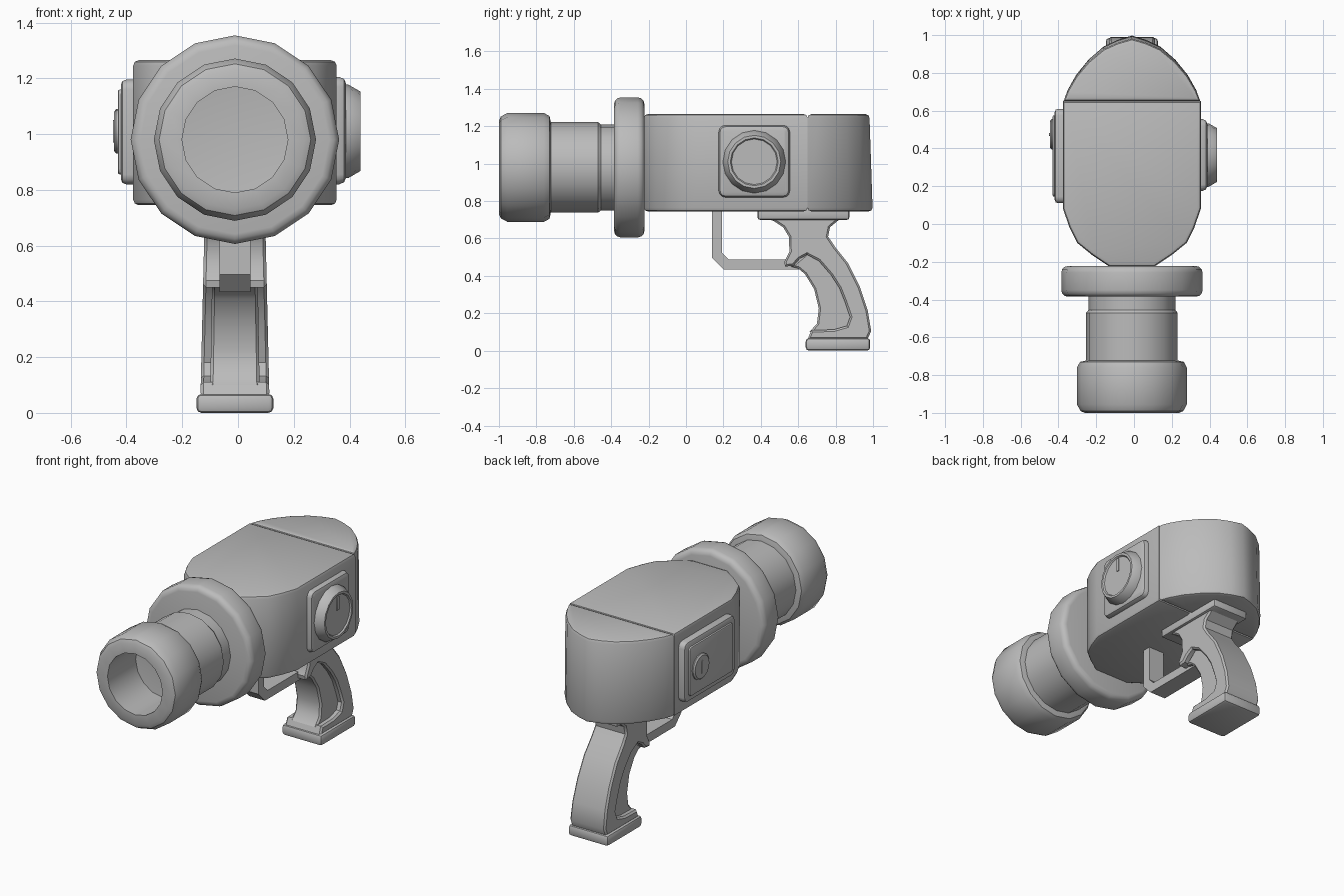
import bpy, bmesh, math
from mathutils import Vector

if "Cube" in bpy.data.objects:
    bpy.data.objects.remove(bpy.data.objects["Cube"])

CX = -0.011   # centre plane of the device
CZ = 0.98     # barrel axis height

grey = bpy.data.materials.new("plain grey")
grey.diffuse_color = (0.5, 0.5, 0.5, 1)
grey.use_nodes = True
grey.node_tree.nodes["Principled BSDF"].inputs["Base Color"].default_value = grey.diffuse_color


def finish(name, bm, edges=(), bevel=0.0, segs=2, angle=35):
    """Bevel the chosen edges, then smooth-shade and link the part."""
    bmesh.ops.recalc_face_normals(bm, faces=bm.faces)
    if bevel:
        bmesh.ops.bevel(bm, geom=list(edges), offset=bevel, segments=segs,
                        profile=0.5, affect='EDGES', clamp_overlap=True)
    bmesh.ops.recalc_face_normals(bm, faces=bm.faces)
    mesh = bpy.data.meshes.new(name)
    bm.to_mesh(mesh)
    bm.free()
    mesh.materials.append(grey)
    mesh.shade_smooth()
    mesh.set_sharp_from_angle(angle=math.radians(angle))
    ob = bpy.data.objects.new(name, mesh)
    bpy.context.collection.objects.link(ob)
    return ob


def prism(name, pts, axis, lo, hi, bevel=0.0, segs=2, shape=None):
    """Extrude a 2D outline along x (y,z outline) or z (x,y outline)."""
    place = {'x': lambda p, h: (h, p[0], p[1]), 'z': lambda p, h: (p[0], p[1], h)}[axis]
    bm = bmesh.new()
    a = [bm.verts.new(place(p, lo)) for p in pts]
    b = [bm.verts.new(place(p, hi)) for p in pts]
    caps = [bm.faces.new(a), bm.faces.new(b[::-1])]
    n = len(pts)
    for i in range(n):
        j = (i + 1) % n
        bm.faces.new((a[i], b[i], b[j], a[j]))
    if shape:
        for v in bm.verts:
            v.co = shape(v.co)
    edges = {e for f in caps for e in f.edges}
    return finish(name, bm, edges, bevel, segs)


def lathe(name, profile, axis, centre, sides=16, bevel=0.0, segs=2):
    """Turn (position, radius) points round the x or y axis."""
    bm = bmesh.new()
    rings = []
    for t, r in profile:
        ring = []
        for k in range(sides):
            an = 2 * math.pi * k / sides
            u, w = r * math.sin(an), r * math.cos(an)
            co = (t, u, w) if axis == 'x' else (u, t, w)
            ring.append(bm.verts.new(Vector(co) + Vector(centre)))
        rings.append(ring)
    for r1, r2 in zip(rings, rings[1:]):
        for k in range(sides):
            j = (k + 1) % sides
            bm.faces.new((r1[k], r1[j], r2[j], r2[k]))
    bm.faces.new(rings[0])
    bm.faces.new(rings[-1])
    bmesh.ops.recalc_face_normals(bm, faces=bm.faces)
    edges = [e for e in bm.edges if e.calc_face_angle(0) > math.radians(50)]
    return finish(name, bm, edges, bevel, segs)


def round_rect(y0, y1, z0, z1, r):
    pts = []
    for cy, cz, start in ((y1 - r, z1 - r, 0), (y0 + r, z1 - r, 90),
                          (y0 + r, z0 + r, 180), (y1 - r, z0 + r, 270)):
        for k in range(4):
            an = math.radians(start + 30 * k)
            pts.append((cy + r * math.cos(an), cz + r * math.sin(an)))
    return pts


def mirrored(half):
    """Outline from right-hand points, mirrored about the centre plane."""
    left = [(-x, y) for x, y in reversed(half) if x > 0]
    return [(CX + x, y) for x, y in half + left]


# Main housing and rounded rear cover
prism("housing", mirrored([(0.12, -0.225), (0.21, -0.165), (0.29, -0.10), (0.33, -0.02),
                           (0.365, 0.08), (0.365, 0.65)]), 'z', 0.745, 1.265, 0.02)
prism("rear_cover", mirrored([(0.362, 0.65), (0.34, 0.71), (0.295, 0.79), (0.23, 0.87),
                              (0.15, 0.94), (0.075, 0.975), (0, 0.998)]), 'z', 0.745, 1.265, 0.02,
      shape=lambda c: Vector((c.x, c.y - (0.05 * (c.y - 0.65) if c.z > 1 else 0), c.z)))

# Barrel: flange, stepped tube, hollow muzzle
axis_point = (CX, 0, CZ)
lathe("flange", [(-0.385, 0.374), (-0.222, 0.374)], 'y', axis_point, bevel=0.035, segs=3)
lathe("barrel", [(-0.32, 0.19), (-0.74, 0.19), (-0.74, 0.242), (-0.47, 0.242),
                 (-0.455, 0.23), (-0.3, 0.23)], 'y', axis_point)
lathe("muzzle", [(-0.32, 0.19), (-1.0, 0.19), (-1.0, 0.25), (-0.99, 0.272), (-0.955, 0.291),
                 (-0.76, 0.291), (-0.73, 0.275), (-0.722, 0.24)], 'y', axis_point)

# Right side: mounting plate, dial and pointer
prism("dial_plate", round_rect(0.175, 0.555, 0.82, 1.205, 0.035), 'x', 0.30, 0.388, 0.025)
lathe("dial", [(0.36, 0.168), (0.395, 0.168), (0.44, 0.142), (0.44, 0.128), (0.431, 0.122)],
      'x', (0, 0.365, 1.01))
prism("dial_pointer", round_rect(0.356, 0.376, 1.04, 1.125, 0.004), 'x', 0.428, 0.436)

# Left side: access panel, raised face and button
prism("side_panel", round_rect(0.11, 0.61, 0.82, 1.195, 0.035), 'x', -0.42, -0.32, 0.018)
prism("side_panel_face", round_rect(0.145, 0.575, 0.855, 1.16, 0.02), 'x', -0.431, -0.40, 0.008)
lathe("side_button", [(-0.41, 0.08), (-0.437, 0.08), (-0.445, 0.07)], 'x', (0, 0.475, 1.01))
prism("button_slot", round_rect(0.467, 0.483, 0.97, 1.05, 0.004), 'x', -0.449, -0.44)

# Trigger guard strap
prism("trigger_guard", [(0.14, 0.76), (0.14, 0.497), (0.203, 0.433), (0.62, 0.433),
                        (0.62, 0.487), (0.23, 0.487), (0.193, 0.524), (0.193, 0.76)],
      'x', CX - 0.055, CX + 0.055)


# Grip: wide frame with a narrower recessed core, flaring toward the foot
def flare(c):
    return Vector((CX + c.x * (1.06 - 0.2 * c.z), c.y, c.z))


prism("grip_frame", [(0.43, 0.71), (0.475, 0.69), (0.52, 0.66), (0.55, 0.61), (0.553, 0.53),
                     (0.525, 0.475), (0.53, 0.45), (0.575, 0.455), (0.605, 0.49), (0.647, 0.513),
                     (0.71, 0.48), (0.775, 0.405), (0.82, 0.335), (0.85, 0.26), (0.877, 0.18),
                     (0.86, 0.133), (0.79, 0.113), (0.67, 0.11), (0.65, 0.06), (0.97, 0.06),
                     (0.99, 0.105), (0.972, 0.215), (0.93, 0.34), (0.865, 0.47), (0.797, 0.555),
                     (0.76, 0.61), (0.77, 0.66), (0.83, 0.71)], 'x', -0.118, 0.118, 0.014, 1, flare)
prism("grip_core", [(0.56, 0.45), (0.60, 0.44), (0.636, 0.41), (0.685, 0.33), (0.71, 0.225),
                    (0.70, 0.145), (0.66, 0.10), (0.80, 0.08), (0.89, 0.12), (0.90, 0.18),
                    (0.865, 0.28), (0.79, 0.42), (0.72, 0.50), (0.65, 0.525)],
      'x', -0.085, 0.085, 0.01, 1, flare)


# Mounting plate above the grip and foot below it
def block(name, x, y0, y1, z0, z1, bevel):
    bm = bmesh.new()
    bmesh.ops.create_cube(bm, size=1)
    for v in bm.verts:
        v.co = (CX + 2 * x * v.co.x, (y0 + y1) / 2 + (y1 - y0) * v.co.y,
                (z0 + z1) / 2 + (z1 - z0) * v.co.z)
    finish(name, bm, bm.edges[:], bevel)


block("grip_mount", 0.125, 0.383, 0.873, 0.70, 0.765, 0.012)
block("grip_foot", 0.138, 0.64, 0.985, 0.0, 0.068, 0.018)
